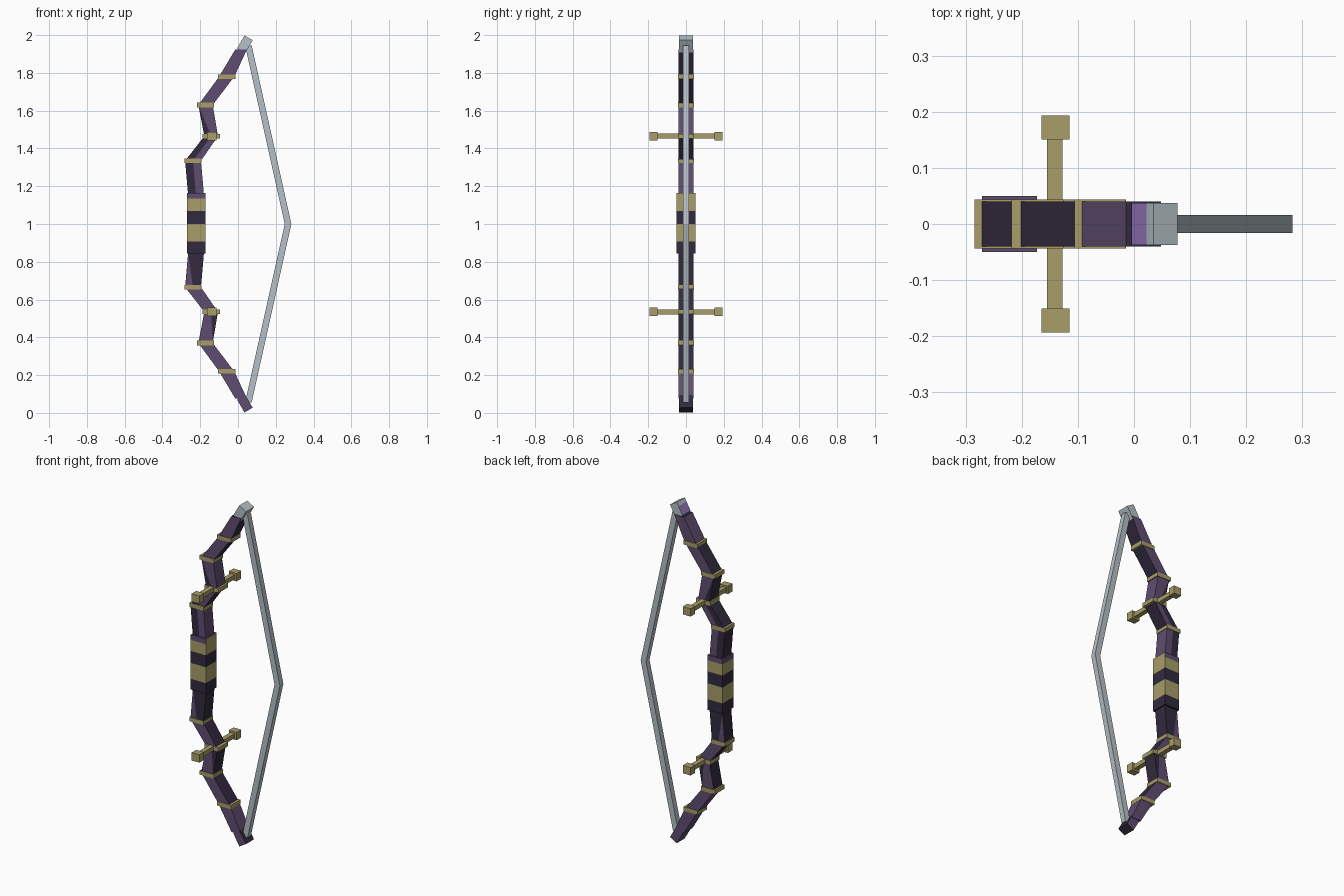
import bpy, bmesh, math
from mathutils import Matrix, Vector

cube = bpy.data.objects.get("Cube")
if cube:
    bpy.data.objects.remove(cube, do_unlink=True)


def material(name, hex_code):
    def linear(v):
        return v / 12.92 if v <= 0.04045 else ((v + 0.055) / 1.055) ** 2.4
    rgb = [linear(int(hex_code[i:i + 2], 16) / 255) for i in (0, 2, 4)]
    m = bpy.data.materials.new(name)
    m.use_nodes = True
    m.diffuse_color = (*rgb, 1)
    m.node_tree.nodes["Principled BSDF"].inputs["Base Color"].default_value = (*rgb, 1)
    return m


PURPLE = material("purple", "5f4d70")
DARK = material("dark_purple", "322a3e")
GOLD = material("dull_gold", "a89e68")
SILVER = material("pale_silver", "b5c0c7")
LAVENDER = material("lavender", "9577bd")


def finish(name, bm, mats):
    bmesh.ops.recalc_face_normals(bm, faces=bm.faces)
    me = bpy.data.meshes.new(name)
    bm.to_mesh(me)
    bm.free()
    for m in mats:
        me.materials.append(m)
    ob = bpy.data.objects.new(name, me)
    bpy.context.collection.objects.link(ob)
    return ob


def box(name, centre, size, mat, tilt=0, accent=None, accent_dirs=()):
    """Box tilted about y; faces pointing along accent_dirs get the accent colour."""
    bm = bmesh.new()
    bmesh.ops.create_cube(bm, size=1)
    bm.normal_update()
    for f in bm.faces:
        if any(f.normal.dot(Vector(d)) > 0.9 for d in accent_dirs):
            f.material_index = 1
    bm.transform(Matrix.Translation(centre) @ Matrix.Rotation(tilt, 4, 'Y')
                 @ Matrix.Diagonal((*size, 1)))
    return finish(name, bm, [mat, accent] if accent else [mat])


def limb(name, joints, patterns):
    """Jointed limb, top to bottom. Each pattern colours one segment:
    four triangles on front and back, then the +x side and the -x side."""
    bm = bmesh.new()
    rings = []
    for x, z, half in joints:
        rings.append([[bm.verts.new((x + s * half, y, z)) for s in (-1, 0, 1)]
                      for y in (-0.04, 0.04)])

    def face(verts, code):
        bm.faces.new(verts).material_index = int(code == "d")

    for top, low, code in zip(rings, rings[1:], patterns):
        for t, b in zip(top, low):
            for i in (0, 1):
                face((t[i], t[i + 1], b[i + 1]), code[2 * i])
                face((t[i], b[i + 1], b[i]), code[2 * i + 1])
        for i, c in ((2, code[4]), (0, code[5])):
            face((top[0][i], top[1][i], low[1][i], low[0][i]), c)
    for r in (rings[0], rings[-1]):
        face(r[0] + r[1][::-1], "d")
    return finish(name, bm, [PURPLE, DARK])


# Limbs: x, z, half width of each joint
upper = [(0.017, 1.925, 0.031), (-0.06, 1.78, 0.04), (-0.172, 1.63, 0.038),
         (-0.142, 1.465, 0.036), (-0.238, 1.335, 0.042), (-0.222, 1.15, 0.042)]
lower = [(x, 2 - z, h) for x, z, h in reversed(upper)]
limb("upper_limb", upper, ["ppppdp", "ppppdd", "pdpppd", "ddppdd", "ddpppd"])
limb("lower_limb", lower, ["dpdddd", "ppppdd", "ppdpdd", "ppppdp", "pppppp"])

# Grip wraps, bottom to top
levels = [0.845, 0.907, 1.0, 1.07, 1.135]
for i, (lo, hi) in enumerate(zip(levels, levels[1:])):
    box(f"grip_wrap_{i + 1}", (-0.222, 0, (lo + hi) / 2), (0.098, 0.1, hi - lo),
        GOLD if i % 2 else DARK)
box("grip_collar", (-0.222, 0, 1.15), (0.098, 0.1, 0.03), PURPLE,
    accent=GOLD, accent_dirs=[(1, 0, 0)])
box("grip_band", (-0.222, 0, 1.1025), (0.098, 0.1, 0.065), GOLD)

for side, flip in (("upper", 1), ("lower", -1)):
    def at(x, y, z):
        return (x, y, 1 + flip * (z - 1))

    # Joint bands
    for i, (x, z, h) in enumerate(upper[1:5]):
        box(f"{side}_band_{i + 1}", at(x, 0, z), (0.092, 0.087, 0.024), GOLD)

    # Cross rod with end knobs
    box(f"{side}_rod", at(-0.141, 0, 1.465), (0.028, 0.32, 0.026), GOLD)
    for end, s in (("front", -1), ("back", 1)):
        box(f"{side}_{end}_knob", at(-0.14, s * 0.172, 1.465), (0.05, 0.042, 0.046), GOLD)

    # String half, mitred at the middle
    bm = bmesh.new()
    ends = [[bm.verts.new(at(x + s * 0.0175, y, z)) for s, y in
             ((-1, -0.016), (1, -0.016), (1, 0.016), (-1, 0.016))]
            for x, z in ((0.055, 1.945), (0.265, 1.0))]
    for i in range(4):
        j = (i + 1) % 4
        bm.faces.new((ends[0][i], ends[0][j], ends[1][j], ends[1][i]))
    bm.faces.new(ends[0])
    finish(f"{side}_string", bm, [SILVER])

# Tips
tilt = math.radians(30)
axis = Vector((math.sin(tilt), 0, math.cos(tilt)))
base = Vector((0.017, 0, 1.918))
box("upper_tip_base", base + axis * 0.027, (0.05, 0.074, 0.054), SILVER, tilt,
    LAVENDER, [(-1, 0, 0)])
box("upper_tip_end", base + axis * 0.066, (0.05, 0.074, 0.024), SILVER, tilt)
box("lower_tip", (0.0365, 0, 0.0487), (0.05, 0.074, 0.078), PURPLE, -tilt,
    DARK, [(1, 0, 0), (0, 0, -1)])
